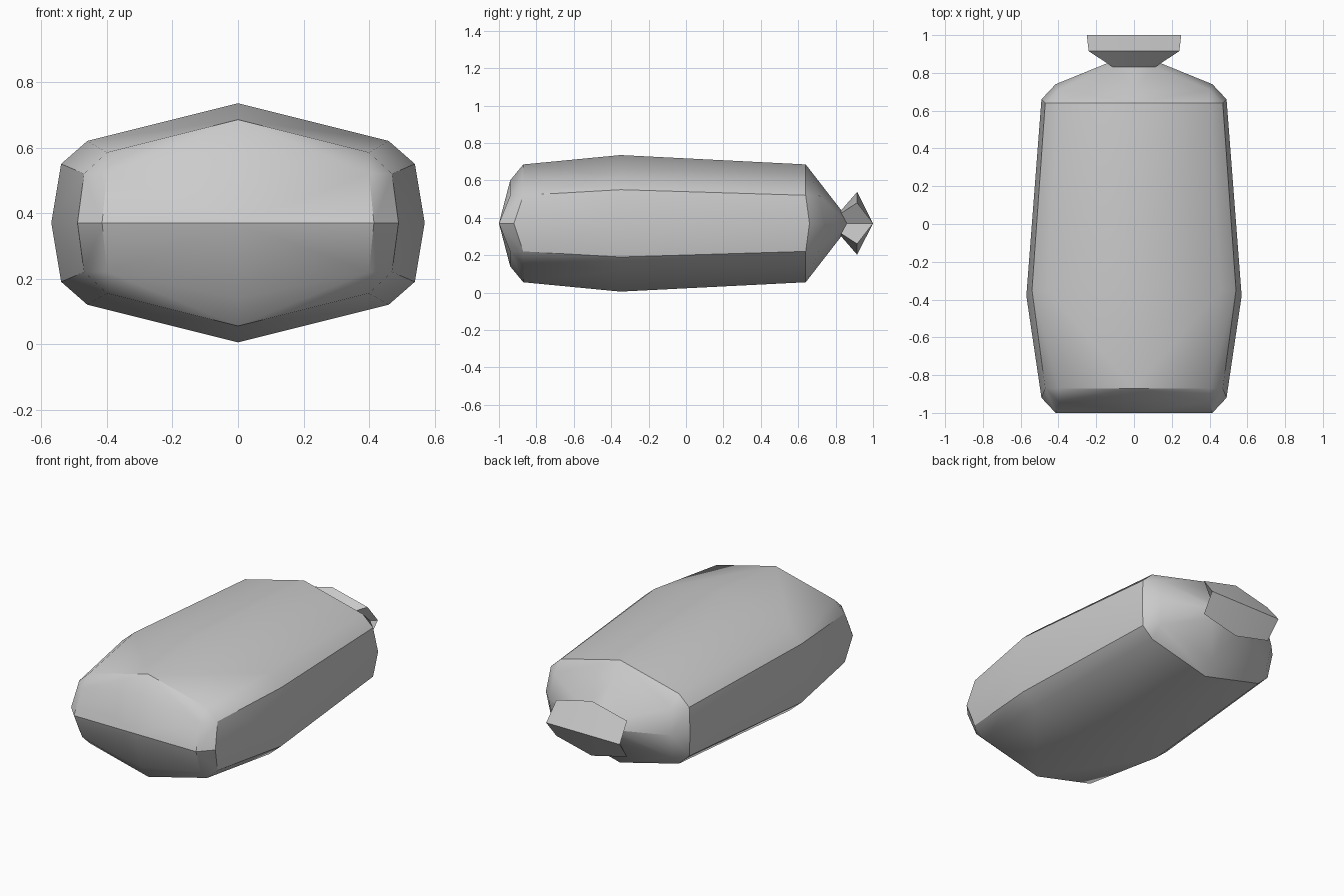
import bpy, bmesh, math

if "Cube" in bpy.data.objects:
    bpy.data.objects.remove(bpy.data.objects["Cube"])

ZC = 0.37  # height of the horizontal symmetry plane

grey = bpy.data.materials.new("soft grey")
grey.diffuse_color = (0.6, 0.6, 0.6, 1)
grey.use_nodes = True
grey.node_tree.nodes["Principled BSDF"].inputs["Base Color"].default_value = grey.diffuse_color


def mirrored_part(name, faces, sharp_test):
    """Build a shell from one quarter, mirrored left-right and up-down."""
    bm = bmesh.new()
    for sx in (1, -1):
        for sz in (1, -1):
            for f in faces:
                bm.faces.new([bm.verts.new((x * sx, y, ZC + z * sz)) for x, y, z in f])
    bmesh.ops.remove_doubles(bm, verts=bm.verts, dist=0.0005)
    bmesh.ops.recalc_face_normals(bm, faces=bm.faces)
    me = bpy.data.meshes.new(name)
    bm.to_mesh(me)
    bm.free()
    ob = bpy.data.objects.new(name, me)
    bpy.context.collection.objects.link(ob)
    me.materials.append(grey)
    bpy.ops.object.select_all(action='DESELECT')
    ob.select_set(True)
    bpy.context.view_layer.objects.active = ob
    bpy.ops.object.shade_smooth_by_angle(angle=math.radians(30))
    # crisp creases
    for e in me.edges:
        if sharp_test(*[me.vertices[i].co for i in e.vertices]):
            e.use_edge_sharp = True
    return ob


# Quarter rings: crown, shoulder top, shoulder side, side middle
front = [(0, -.87, .315), (.40, -.87, .215), (.47, -.87, .15), (.49, -.92, 0)]
belly = [(0, -.35, .365), (.46, -.35, .25), (.54, -.35, .18), (.57, -.38, 0)]
back = [(0, .64, .315), (.40, .64, .215), (.47, .64, .15), (.49, .66, 0)]
# End panels: crown, corner, side middle
nose = [(0, -.94, .23), (.40, -.94, .15), (.415, -1, 0)]
rear = [(0, .706, .23), (.40, .71, .15), (.415, .74, 0)]
neck = [(0, .83, .07), (.11, .83, .055), (.12, .86, 0)]
flare = [(0, .915, .168), (.24, .915, .11), (.25, 1, 0)]


def strip(a, b):
    return [(a[i], a[i + 1], b[i + 1], b[i]) for i in range(len(a) - 1)]


def chamfer(ring, end):
    return [(ring[0], ring[1], end[1], end[0]),
            (ring[1], ring[2], end[1]),
            (ring[2], ring[3], end[2], end[1])]


# Padded body with bevelled ends, tapering to the neck at the back
body = strip(front, belly) + strip(belly, back)
body += chamfer(front, nose) + chamfer(back, rear)
body += [((0, -1, 0), *nose)] + strip(rear, neck)
mirrored_part("body", body,
              lambda a, b: a.y < -.99 and b.y < -.99)

# Flared, wedge-shaped tied end
knot = strip(neck, flare) + [((0, 1, 0), *flare)]
mirrored_part("tied_end", knot,
              lambda a, b: abs(a.x) > .05 or abs(b.x) > .05)
